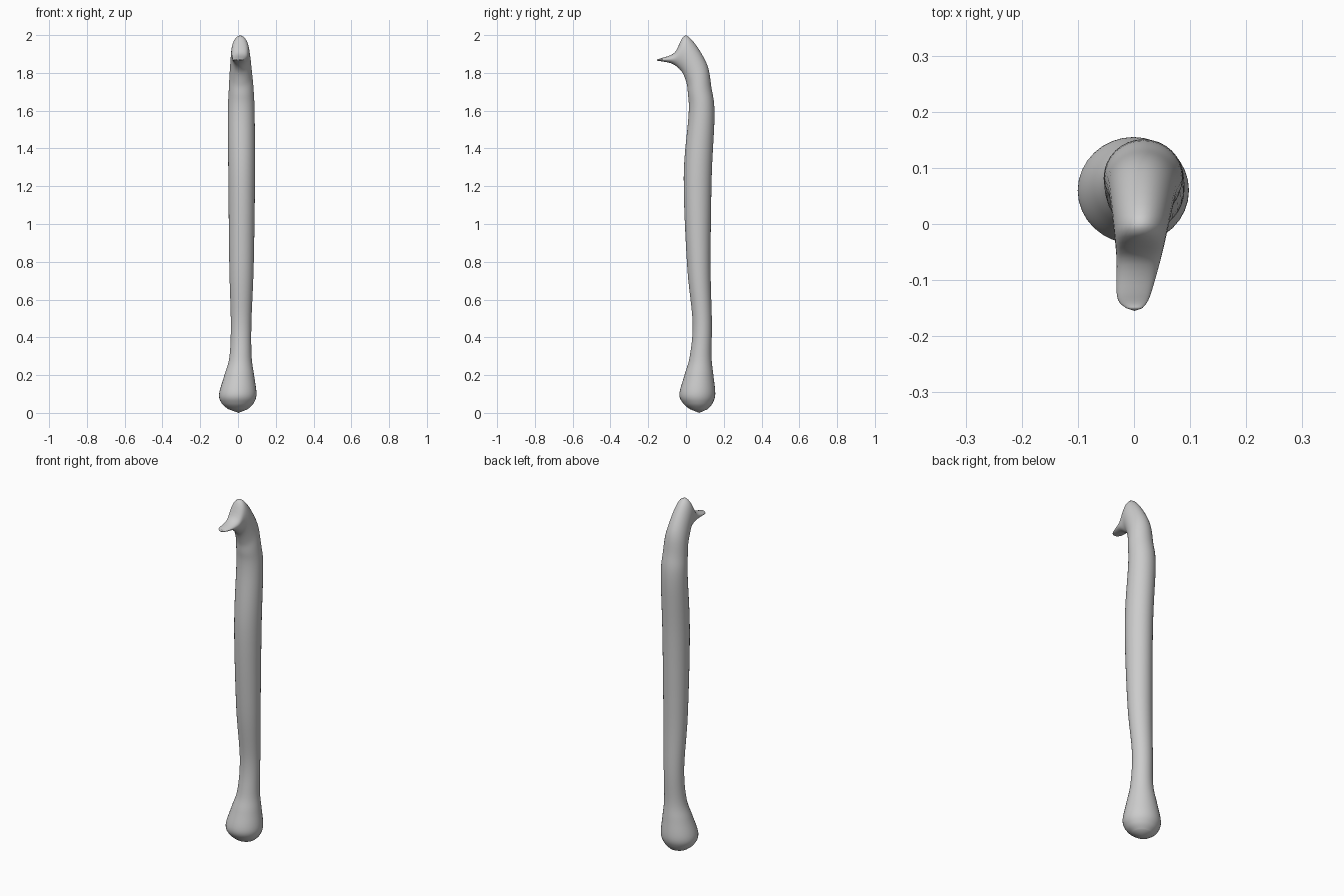
import bpy, bmesh, math

if "Cube" in bpy.data.objects:
    bpy.data.objects.remove(bpy.data.objects["Cube"])

# Level shaft sections: height, front y, back y, left x, right x
SHAFT = [
    (.02, .02, .115, -.052, .052),
    (.05, -.015, .14, -.086, .082),
    (.1, -.035, .155, -.1, .098),
    (.2, -.008, .145, -.072, .085),
    (.3, .02, .135, -.045, .072),
    (.48, .035, .137, -.038, .071),
    (.78, .006, .13, -.046, .083),
    (1.25, -.012, .136, -.051, .09),
    (1.58, .014, .151, -.054, .088),
]
# Tilted head sections: front y, front z, back y, back z, left x, right x
HEAD = [
    (.01, 1.69, .135, 1.72, -.049, .083),
    (.003, 1.745, .105, 1.86, -.044, .074),
    (-.022, 1.806, .002, 1.998, -.036, .06),
    (-.07, 1.847, -.06, 1.908, -.031, .047),
    (-.13, 1.861, -.13, 1.878, -.03, .028),
    (-.15, 1.863, -.15, 1.874, -.014, .015),
]
SIDES, STEPS = 32, 6


def spline(a, b, c, d, t):
    return [.5 * (2*q + (r-p)*t + (2*p-5*q+4*r-s)*t*t + (3*q-p-3*r+s)*t**3)
            for p, q, r, s in zip(a, b, c, d)]


# Smoothly interpolated sections
sections = [(f, z, b, z, l, r) for z, f, b, l, r in SHAFT] + HEAD
pts = [sections[0]] + sections + [sections[-1]]
rows = []
for i in range(len(sections) - 1):
    rows += [spline(*pts[i:i + 4], k / STEPS) for k in range(STEPS)]
rows.append(sections[-1])

# One continuous skin from the bulb up the shaft and out into the beak
bm = bmesh.new()
rings = []
for fy, fz, by, bz, x0, x1 in rows:
    ring = []
    for j in range(SIDES):
        a = 2 * math.pi * j / SIDES
        s = (1 + math.sin(a)) / 2
        ring.append(bm.verts.new(((x0 + x1)/2 + (x1 - x0)/2 * math.cos(a),
                                  fy + (by - fy)*s, fz + (bz - fz)*s)))
    rings.append(ring)
for r0, r1 in zip(rings, rings[1:]):
    for j in range(SIDES):
        k = (j + 1) % SIDES
        bm.faces.new((r0[j], r0[k], r1[k], r1[j]))

# Rounded end caps
for ring, tip in ((rings[0], (.003, .07, 0)), (rings[-1], (.001, -.155, 1.868))):
    v = bm.verts.new(tip)
    for j in range(SIDES):
        bm.faces.new((ring[j], ring[(j + 1) % SIDES], v))
bmesh.ops.recalc_face_normals(bm, faces=bm.faces)

mesh = bpy.data.meshes.new("cane")
bm.to_mesh(mesh)
bm.free()
for p in mesh.polygons:
    p.use_smooth = True
cane = bpy.data.objects.new("cane", mesh)
bpy.context.collection.objects.link(cane)
